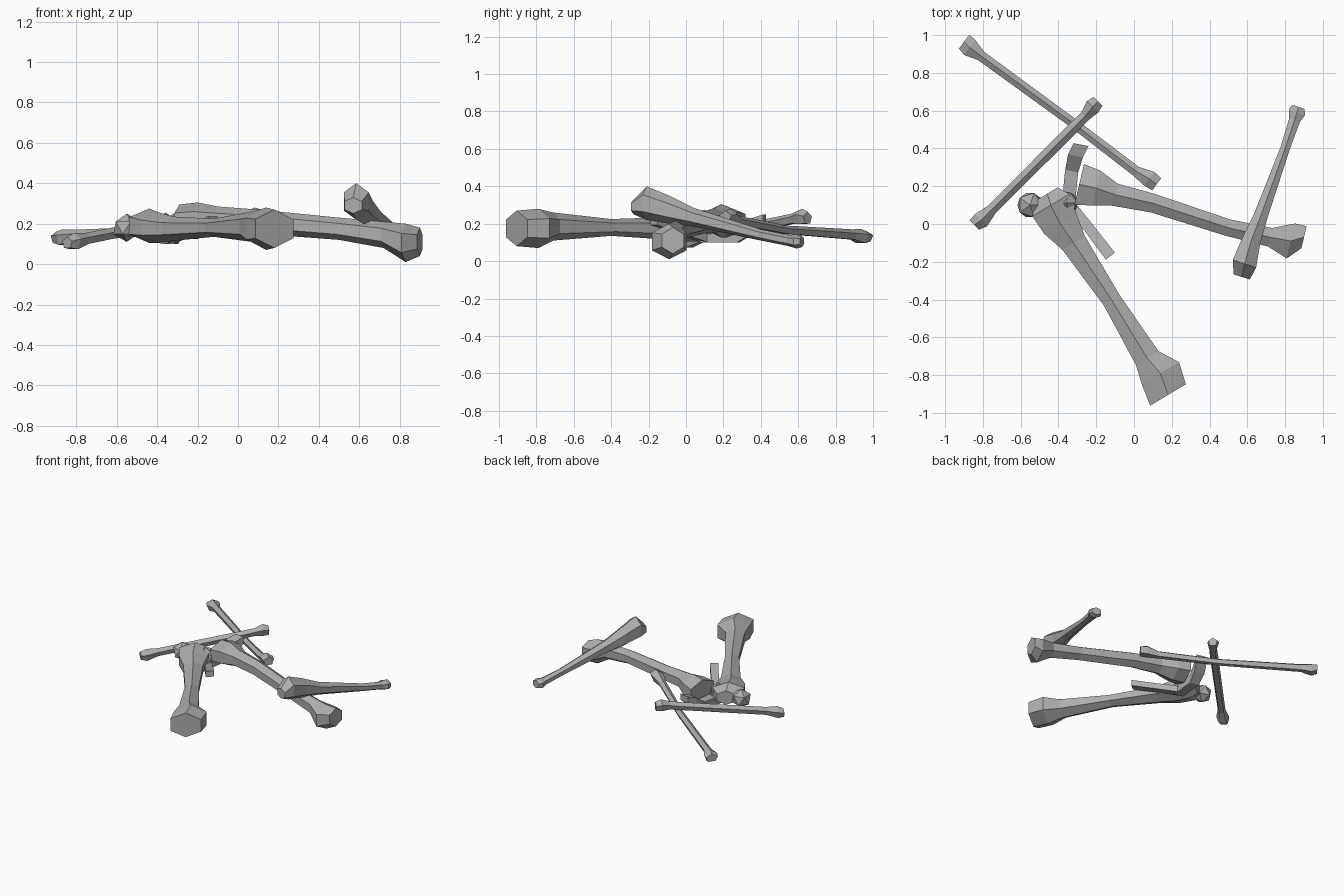
import bpy, bmesh, math
from mathutils import Vector

cube = bpy.data.objects.get("Cube")
if cube:
    bpy.data.objects.remove(cube)

grey = bpy.data.materials.new("bone_grey")
grey.use_nodes = True
colour = (0.42, 0.42, 0.42, 1)
grey.diffuse_color = colour
grey.node_tree.nodes["Principled BSDF"].inputs["Base Color"].default_value = colour


def finish(name, bm):
    bmesh.ops.recalc_face_normals(bm, faces=bm.faces[:])
    mesh = bpy.data.meshes.new(name)
    bm.to_mesh(mesh)
    bm.free()
    mesh.materials.append(grey)
    obj = bpy.data.objects.new(name, mesh)
    bpy.context.collection.objects.link(obj)
    return obj


def bone(name, stations, sides=6, turn=90):
    """Loft faceted rings; each station is x, y, z, width, height."""
    bm = bmesh.new()
    axis = Vector(stations[-1][:2]) - Vector(stations[0][:2])
    axis.normalize()
    across = Vector((-axis.y, axis.x, 0))
    angles = [math.radians(turn) + math.tau * i / sides for i in range(sides)]
    wide = max(abs(math.cos(a)) for a in angles)
    tall = max(abs(math.sin(a)) for a in angles)
    rings = []
    for x, y, z, w, h in stations:
        ring = []
        for a in angles:
            p = Vector((x, y, z)) + across * (math.cos(a) / wide * w / 2)
            p.z += math.sin(a) / tall * h / 2
            ring.append(bm.verts.new(p))
        rings.append(ring)
    for r, s in zip(rings, rings[1:]):
        for i in range(sides):
            j = (i + 1) % sides
            bm.faces.new((r[i], r[j], s[j], s[i]))
    bm.faces.new(rings[0])
    bm.faces.new(rings[-1])
    return finish(name, bm)


def knob(name, centre, size):
    """Faceted joint ball."""
    bm = bmesh.new()
    bmesh.ops.create_icosphere(bm, subdivisions=1, radius=0.5)
    for v in bm.verts:
        v.co = Vector(c * s for c, s in zip(v.co, size)) + Vector(centre)
    return finish(name, bm)


# Two heavy thigh bones
bone("front_thigh_bone", [
    (-.46, .16, .18, .13, .11), (-.44, .10, .19, .23, .17),
    (-.39, .00, .18, .20, .15), (-.32, -.10, .175, .14, .12),
    (-.12, -.40, .18, .10, .09), (.07, -.71, .185, .14, .15),
    (.14, -.79, .175, .23, .21), (.18, -.905, .175, .22, .19)])
knob("front_thigh_ball", (-.55, .10, .18), (.15, .15, .14))
bone("side_thigh_bone", [
    (-.29, .21, .21, .22, .17), (-.20, .19, .215, .19, .18),
    (-.10, .155, .22, .12, .13), (.10, .11, .21, .10, .12),
    (.50, -.02, .175, .09, .11), (.72, -.07, .145, .10, .13),
    (.83, -.09, .105, .19, .19), (.90, -.07, .11, .12, .14)])
knob("side_thigh_ball", (-.36, .11, .18), (.14, .14, .15))

# Shin bone leaning on the side thigh bone
bone("shin_bone", [
    (.57, -.28, .29, .09, .08), (.585, -.21, .31, .13, .18),
    (.62, -.09, .275, .10, .15), (.67, .04, .235, .075, .10),
    (.80, .40, .14, .05, .06), (.85, .55, .11, .06, .06),
    (.862, .59, .105, .09, .075), (.87, .62, .105, .07, .06)])

# Slim long bones crossing at the back
bone("long_slim_bone", [
    (-.90, .965, .13, .09, .06), (-.87, .935, .13, .10, .085),
    (-.81, .89, .14, .055, .06), (-.33, .54, .165, .05, .05),
    (.01, .28, .215, .055, .055), (.08, .24, .235, .09, .09),
    (.12, .21, .235, .08, .07)], sides=5)
bone("short_slim_bone", [
    (-.845, -.005, .105, .07, .06), (-.81, .02, .11, .09, .09),
    (-.75, .08, .125, .055, .06), (-.33, .50, .21, .06, .06),
    (-.26, .57, .225, .055, .06), (-.22, .62, .235, .085, .09),
    (-.19, .65, .23, .065, .07)], sides=5)

# Small splinters under the pile
bone("flat_splinter", [
    (-.34, .10, .125, .06, .05), (-.24, -.02, .165, .055, .045),
    (-.125, -.17, .215, .06, .045)], sides=4, turn=45)
bone("hooked_splinter", [
    (-.35, .08, .13, .07, .06), (-.33, .28, .135, .07, .07),
    (-.31, .36, .19, .08, .08), (-.28, .42, .225, .08, .05)],
    sides=4, turn=45)
